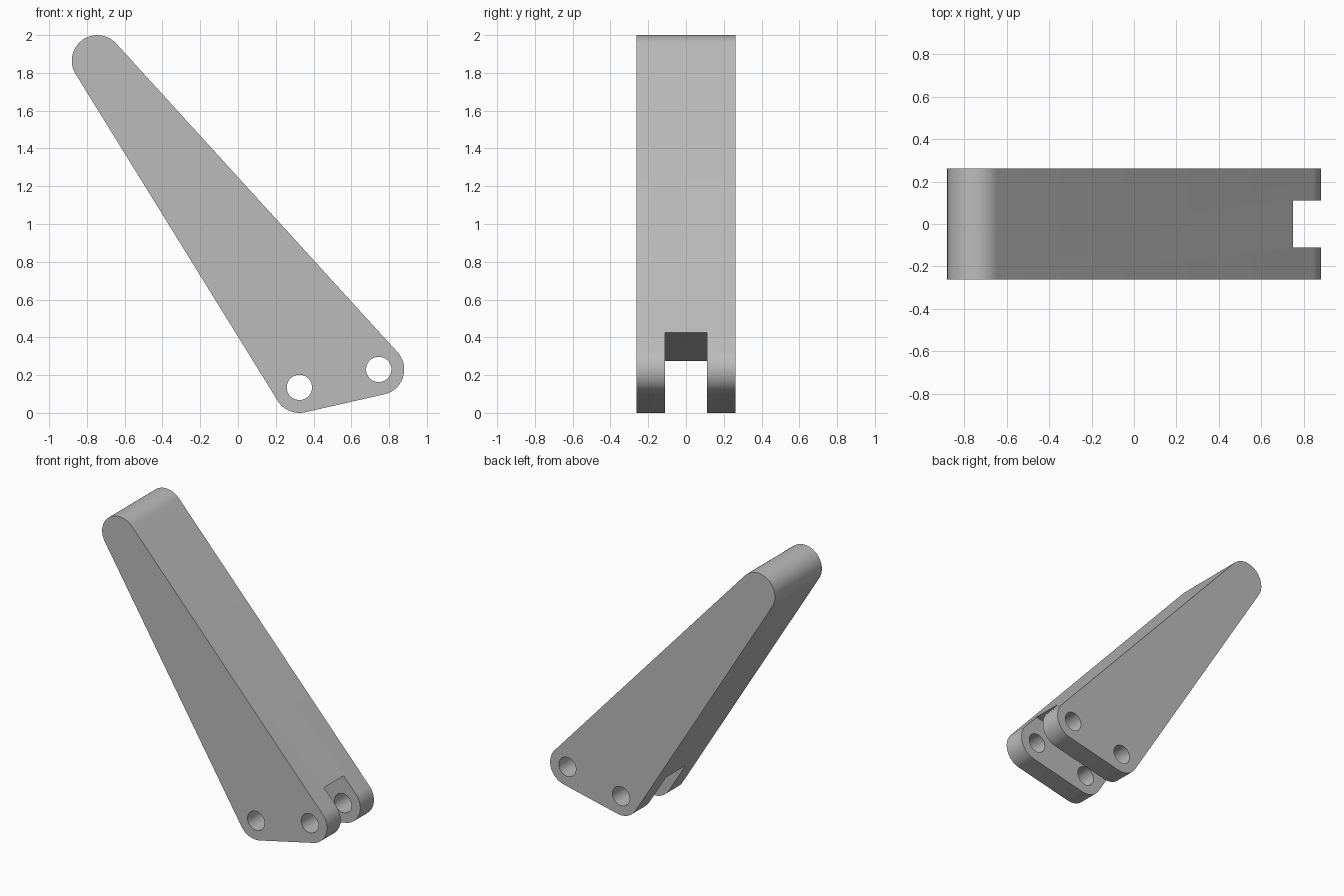
import bpy
import bmesh
import math
from mathutils import Matrix, Vector

if "Cube" in bpy.data.objects:
    bpy.data.objects.remove(bpy.data.objects["Cube"], do_unlink=True)

# Pivot centres in the x-z plane, counter-clockwise
HEEL = Vector((0.325, 0.135))
TOE = Vector((0.745, 0.23))
TIP = Vector((-0.745, 1.865))
ROUND, HOLE, HALF_WIDTH, HALF_SLOT = 0.135, 0.067, 0.262, 0.11

grey = bpy.data.materials.new("plain grey")
grey.use_nodes = True
grey.diffuse_color = (0.5, 0.5, 0.5, 1)
grey.node_tree.nodes["Principled BSDF"].inputs["Base Color"].default_value = (0.5, 0.5, 0.5, 1)


def prism(name, outline, half):
    """Extrude an x-z outline symmetrically along y."""
    bm = bmesh.new()
    face = bm.faces.new([bm.verts.new((p.x, -half, p.y)) for p in outline])
    grown = bmesh.ops.extrude_face_region(bm, geom=[face])["geom"]
    verts = [v for v in grown if isinstance(v, bmesh.types.BMVert)]
    bmesh.ops.translate(bm, verts=verts, vec=(0, 2 * half, 0))
    bmesh.ops.recalc_face_normals(bm, faces=bm.faces)
    mesh = bpy.data.meshes.new(name)
    bm.to_mesh(mesh)
    bm.free()
    mesh.materials.append(grey)
    obj = bpy.data.objects.new(name, mesh)
    bpy.context.collection.objects.link(obj)
    return obj


def arc(centre, radius, start, sweep, steps):
    return [centre + radius * Vector((math.cos(start + sweep * i / steps),
                                      math.sin(start + sweep * i / steps)))
            for i in range(steps + 1)]


def rounded_triangle(centres, radius):
    """Outline of equal circles joined by their outer tangents."""
    points = []
    for i, c in enumerate(centres):
        before = c - centres[i - 1]
        after = centres[(i + 1) % len(centres)] - c
        start = math.atan2(-before.x, before.y)
        sweep = (math.atan2(-after.x, after.y) - start) % math.tau
        points += arc(c, radius, start, sweep, 24)
    return points


def cut(target, cutter):
    cutter.hide_render = True
    mod = target.modifiers.new(cutter.name, "BOOLEAN")
    mod.operation = "DIFFERENCE"
    mod.solver = "EXACT"
    mod.object = cutter
    bpy.context.view_layer.objects.active = target
    bpy.ops.object.modifier_apply(modifier=mod.name)
    bpy.data.objects.remove(cutter, do_unlink=True)


# Tapered lever arm
arm = prism("lever_arm", rounded_triangle([HEEL, TOE, TIP], ROUND), HALF_WIDTH)

# Fork slot, its floor parallel to the line between the two pivots
along = (TOE - HEEL).normalized()
floor_point = Vector((0.75, 0.425))
down = Vector((along.y, -along.x))
left, right = floor_point - along, floor_point + along
cut(arm, prism("slot_cutter", [left, left + down, right + down, right], HALF_SLOT))

# Pivot holes through both fork cheeks
for label, centre in (("heel", HEEL), ("toe", TOE)):
    cut(arm, prism(label + "_hole_cutter", arc(centre, HOLE, 0, math.tau, 48)[:-1], 1))

bpy.ops.object.select_all(action="DESELECT")
arm.select_set(True)
bpy.context.view_layer.objects.active = arm
bpy.ops.object.shade_smooth_by_angle(angle=math.radians(30))
